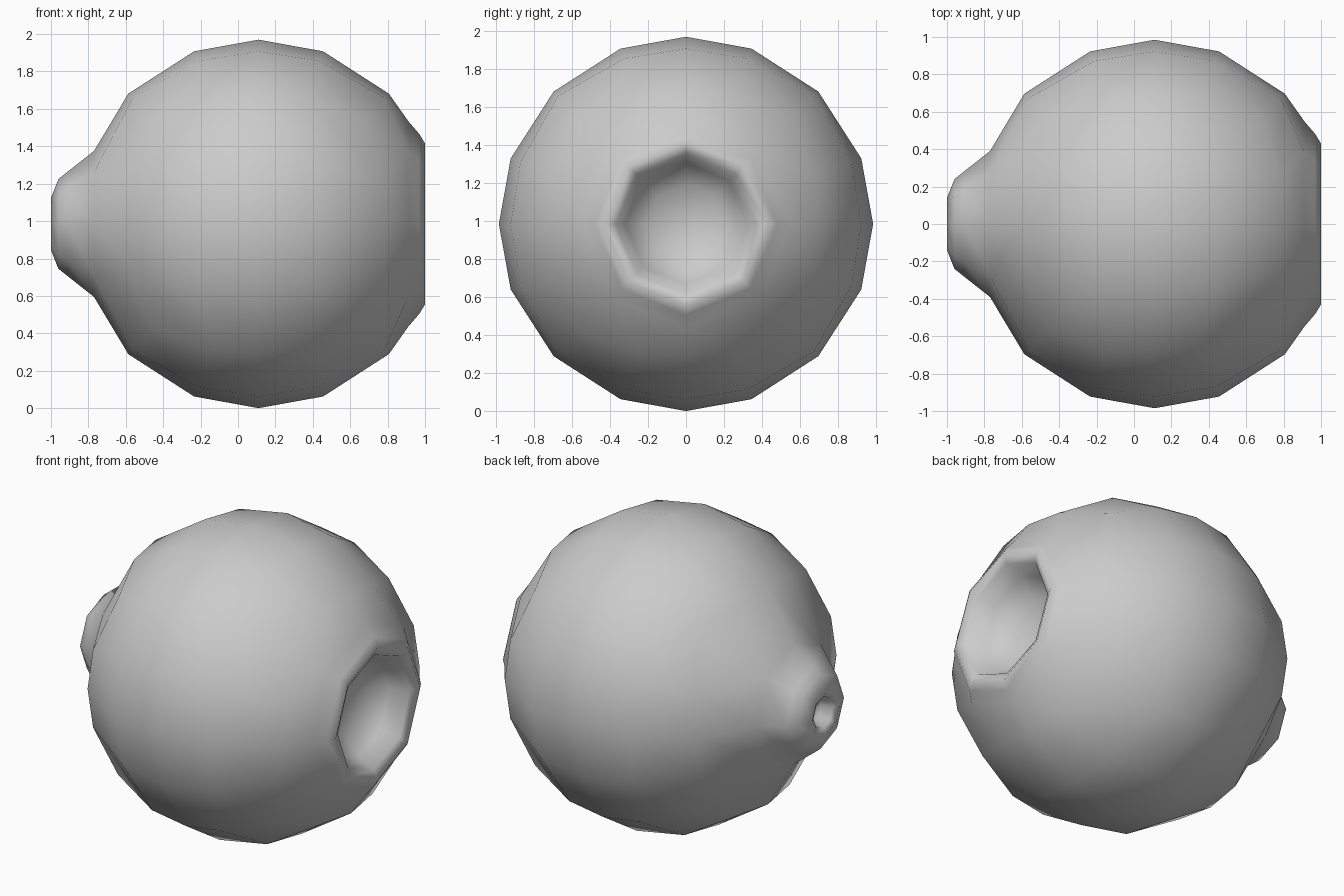
import bpy, bmesh, math
from mathutils import Vector

cube = bpy.data.objects.get("Cube")
if cube:
    bpy.data.objects.remove(cube, do_unlink=True)

RADIUS = 0.985
CENTRE = Vector((0.11, 0, RADIUS))

# (x, radius) rings running from the ball surface into each opening
SOCKET = [(0.91, 0.55), (0.97, 0.48), (1.0, 0.43), (0.97, 0.37),
          (0.86, 0.32), (0.77, 0.21), (0.74, 0)]
NOZZLE = [(-0.77, 0.39), (-0.91, 0.28), (-0.96, 0.24), (-1.0, 0.14),
          (-0.98, 0.10), (-0.91, 0.08), (-0.89, 0)]


def place_ring(verts, x, radius):
    """Move a loop of vertices onto a circle around the long axis."""
    for v in verts:
        direction = Vector((0, v.co.y, v.co.z - CENTRE.z)).normalized()
        v.co = Vector((x, 0, CENTRE.z)) + direction * radius


def build_opening(bm, side, rings):
    """Open the patch at one pole and extrude the profile from its rim."""
    pole = max(bm.verts, key=lambda v: v.co.x * side)
    bmesh.ops.delete(bm, geom=[pole], context='VERTS')
    edges = [e for e in bm.edges if e.is_boundary]
    place_ring({v for e in edges for v in e.verts}, *rings[0])
    for x, radius in rings[1:]:
        geom = bmesh.ops.extrude_edge_only(bm, edges=edges)["geom"]
        edges = [g for g in geom if isinstance(g, bmesh.types.BMEdge)]
        verts = [g for g in geom if isinstance(g, bmesh.types.BMVert)]
        place_ring(verts, x, radius)
    bmesh.ops.remove_doubles(bm, verts=bm.verts[:], dist=0.0001)


# Ball: a gridded cube rounded into a sphere
bm = bmesh.new()
bmesh.ops.create_cube(bm, size=2)
bmesh.ops.subdivide_edges(bm, edges=bm.edges[:], cuts=3, use_grid_fill=True)
inner = math.tan(math.radians(20.5))
for v in bm.verts:
    rounded = Vector([c if abs(c) > 0.9 else c * 2 * inner for c in v.co])
    v.co = CENTRE + rounded.normalized() * RADIUS

# Wide socket on one side, small nozzle on the other
build_opening(bm, 1, SOCKET)
build_opening(bm, -1, NOZZLE)
bmesh.ops.recalc_face_normals(bm, faces=bm.faces[:])
for face in bm.faces:
    face.smooth = True

mesh = bpy.data.meshes.new("hollow_ball")
bm.to_mesh(mesh)
bm.free()
ball = bpy.data.objects.new("hollow_ball", mesh)
bpy.context.collection.objects.link(ball)

# Plain grey finish
grey = bpy.data.materials.new("light_grey")
grey.use_nodes = True
colour = (0.6, 0.6, 0.6, 1)
grey.diffuse_color = colour
grey.node_tree.nodes["Principled BSDF"].inputs["Base Color"].default_value = colour
mesh.materials.append(grey)
